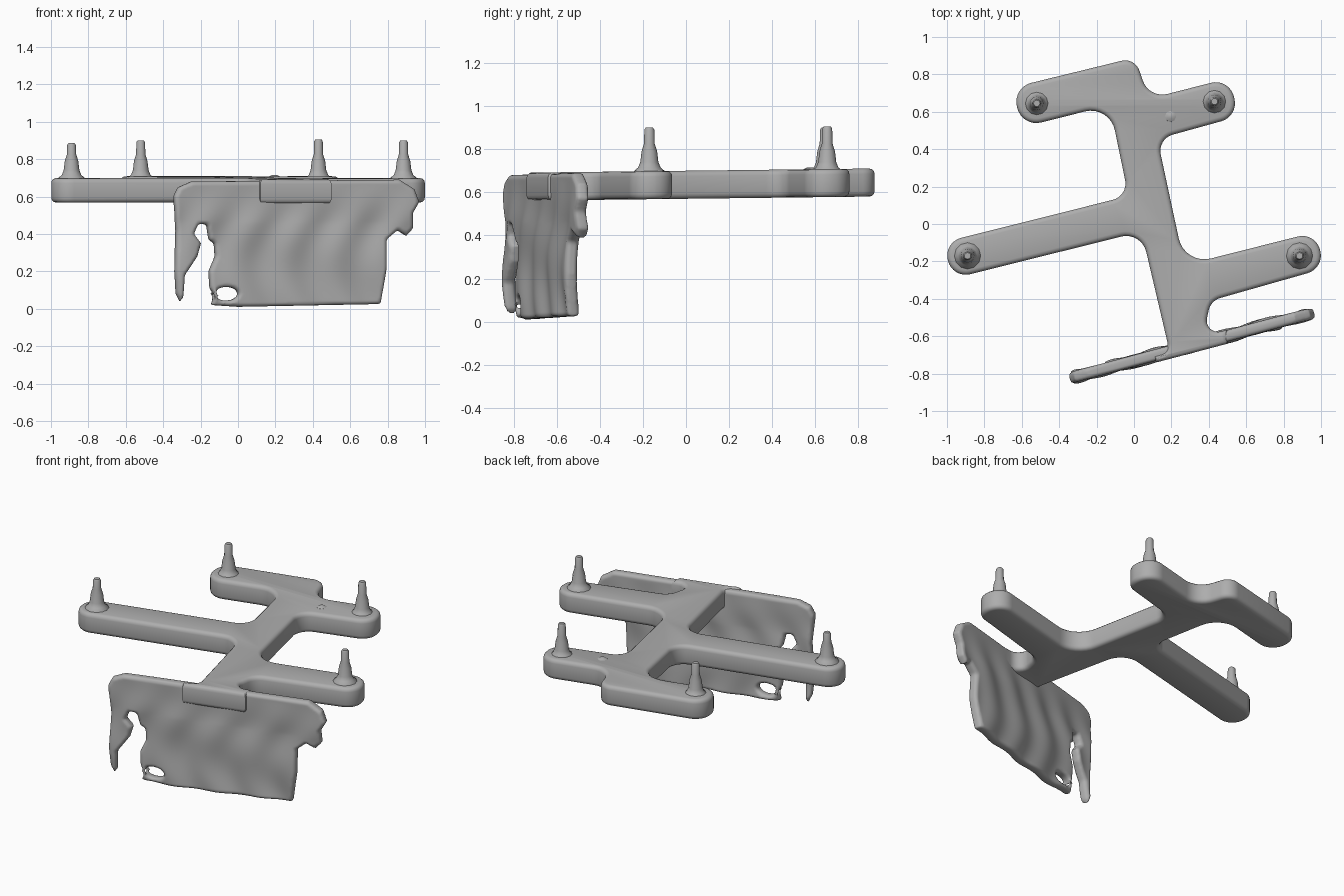
import bpy, bmesh, math
from mathutils import Vector

cube = bpy.data.objects.get("Cube")
if cube:
    bpy.data.objects.remove(cube, do_unlink=True)

grey = bpy.data.materials.new("plain_grey")
grey.use_nodes = True
grey.diffuse_color = (0.42, 0.42, 0.42, 1)
grey.node_tree.nodes["Principled BSDF"].inputs["Base Color"].default_value = (0.42, 0.42, 0.42, 1)


def rounded(corners, steps=8):
    """Outline with each (x, y, radius) corner replaced by an arc."""
    out = []
    for i, (x, y, r) in enumerate(corners):
        p = Vector((x, y))
        a = (Vector(corners[i - 1][:2]) - p).normalized()
        b = (Vector(corners[(i + 1) % len(corners)][:2]) - p).normalized()
        if r == 0:
            out.append(p)
            continue
        half = a.angle(b) / 2
        centre = p + (a + b).normalized() * (r / math.sin(half))
        start = p + a * (r / math.tan(half)) - centre
        end = p + b * (r / math.tan(half)) - centre
        sweep = start.angle_signed(end)
        for k in range(steps + 1):
            t = -sweep * k / steps
            out.append(centre + Vector((start.x * math.cos(t) - start.y * math.sin(t),
                                        start.x * math.sin(t) + start.y * math.cos(t))))
    return out


def baked(obj):
    """Mesh copy of an object with curve and modifiers applied."""
    bpy.context.view_layer.update()
    dg = bpy.context.evaluated_depsgraph_get()
    mesh = bpy.data.meshes.new_from_object(obj.evaluated_get(dg))
    bpy.data.objects.remove(obj, do_unlink=True)
    return mesh


def slab(outlines, thick, bevel):
    """Bevelled flat slab, centred on local z, from closed outlines."""
    cu = bpy.data.curves.new("slab", "CURVE")
    cu.dimensions, cu.fill_mode = "2D", "BOTH"
    cu.extrude, cu.bevel_depth = thick / 2 - bevel, bevel
    cu.bevel_resolution, cu.offset = 2, -bevel
    for pts in outlines:
        sp = cu.splines.new("POLY")
        sp.points.add(len(pts) - 1)
        for q, p in zip(sp.points, pts):
            q.co = (p[0], p[1], 0, 1)
        sp.use_cyclic_u = True
    ob = bpy.data.objects.new("slab", cu)
    bpy.context.collection.objects.link(ob)
    return baked(ob)


def clean(mesh):
    bm = bmesh.new()
    bm.from_mesh(mesh)
    bmesh.ops.remove_doubles(bm, verts=bm.verts, dist=0.0005)
    bmesh.ops.recalc_face_normals(bm, faces=bm.faces)
    bm.to_mesh(mesh)
    bm.free()


def place(name, mesh, angle=40):
    clean(mesh)
    mesh.materials.clear()
    mesh.materials.append(grey)
    ob = bpy.data.objects.new(name, mesh)
    bpy.context.collection.objects.link(ob)
    bpy.ops.object.select_all(action="DESELECT")
    ob.select_set(True)
    bpy.context.view_layer.objects.active = ob
    bpy.ops.object.shade_smooth_by_angle(angle=math.radians(angle))
    return ob


# Frame: slanted spine with four round-ended arms
frame_corners = [
    (0.12, -0.74, 0), (0.50, -0.64, 0), (0.50, -0.565, 0),
    (0.37, -0.60, 0.06), (0.41, -0.41, 0.09),
    (1.02, -0.237, 0.098), (0.97, -0.043, 0.098),
    (0.27, -0.22, 0.14), (0.125, 0.455, 0.09),
    (0.56, 0.575, 0.1), (0.51, 0.78, 0.1),
    (0.08, 0.67, 0.11), (0.005, 0.89, 0.08),
    (-0.65, 0.73, 0.105), (-0.60, 0.517, 0.105),
    (-0.13, 0.635, 0.13), (-0.03, 0.15, 0.09),
    (-1.02, -0.098, 0.098), (-0.97, -0.292, 0.098),
    (0.04, -0.04, 0.11), (0.19, -0.68, 0.05), (0.10, -0.705, 0)]
frame = slab([rounded(frame_corners)], 0.13, 0.025)
for v in frame.vertices:
    v.co.z += 0.635 + 0.012 * v.co.y
place("frame", frame)

# Hanging panel: ragged sheet with a torn strip, a side flap and a hole
panel_outline = [
    (-0.345, 0.60), (-0.33, 0.42), (-0.34, 0.20), (-0.33, 0.08), (-0.31, 0.04),
    (-0.295, 0.06), (-0.29, 0.18), (-0.22, 0.28), (-0.20, 0.35), (-0.24, 0.40),
    (-0.215, 0.455), (-0.17, 0.45), (-0.155, 0.37), (-0.125, 0.35), (-0.12, 0.28),
    (-0.155, 0.20), (-0.15, 0.11), (-0.125, 0.07), (-0.145, 0.02), (0, 0.01),
    (0.76, 0.025), (0.79, 0.22), (0.79, 0.37), (0.85, 0.42), (0.90, 0.39),
    (0.935, 0.43), (0.93, 0.51), (0.965, 0.57), (0.94, 0.64), (0.86, 0.69),
    (-0.25, 0.68), (-0.32, 0.65)]
hole = [(-0.065 + 0.062 * math.cos(t * math.pi / 8), 0.08 + 0.037 * math.sin(t * math.pi / 8))
        for t in range(16)]
sheet = slab([panel_outline, hole], 0.06, 0.015)
clean(sheet)
helper = bpy.data.objects.new("sheet", sheet)
bpy.context.collection.objects.link(helper)
remesh = helper.modifiers.new("remesh", "REMESH")
remesh.mode, remesh.voxel_size = "VOXEL", 0.01
soften = helper.modifiers.new("soften", "SMOOTH")
soften.iterations = 3
panel = baked(helper)
for v in panel.vertices:
    a, b, c = v.co
    fade = max(0, min(1, (0.66 - b) * 5))
    c += fade * 0.007 * math.sin(24 * a + 2 * math.sin(7 * b))
    c += fade * 0.004 * math.sin(17 * b + 5 * a)
    v.co = (a + 0.26 * c, -0.82 + 0.268 * (a + 0.33) - 0.966 * c, b)
place("hanging_panel", panel, 60)


def lathe(name, x, y, profile, sides=12):
    bm = bmesh.new()
    rings = [[bm.verts.new((x + r * math.cos(2 * math.pi * k / sides),
                            y + r * math.sin(2 * math.pi * k / sides), z))
              for k in range(sides)] for r, z in profile]
    for lo, hi in zip(rings, rings[1:]):
        for k in range(sides):
            j = (k + 1) % sides
            bm.faces.new((lo[k], lo[j], hi[j], hi[k]))
    bm.faces.new(rings[0][::-1])
    bm.faces.new(rings[-1])
    mesh = bpy.data.meshes.new(name)
    bm.to_mesh(mesh)
    bm.free()
    place(name, mesh)


# Tapered pins with flared feet, one near the end of each arm
pins = {"right_front_pin": (-0.89, -0.17, 0.885), "right_back_pin": (-0.52, 0.645, 0.90),
        "left_back_pin": (0.43, 0.655, 0.905), "left_front_pin": (0.885, -0.17, 0.90)}
for name, (x, y, top) in pins.items():
    lathe(name, x, y, [(0.075, 0.68), (0.07, 0.70), (0.052, 0.715), (0.042, 0.74),
                       (0.036, 0.79), (0.025, 0.825), (0.023, top - 0.01), (0.017, top)])

# Small nub beside the back arm
lathe("nub", 0.195, 0.575, [(0.035, 0.69), (0.03, 0.707), (0.012, 0.716)], 8)
